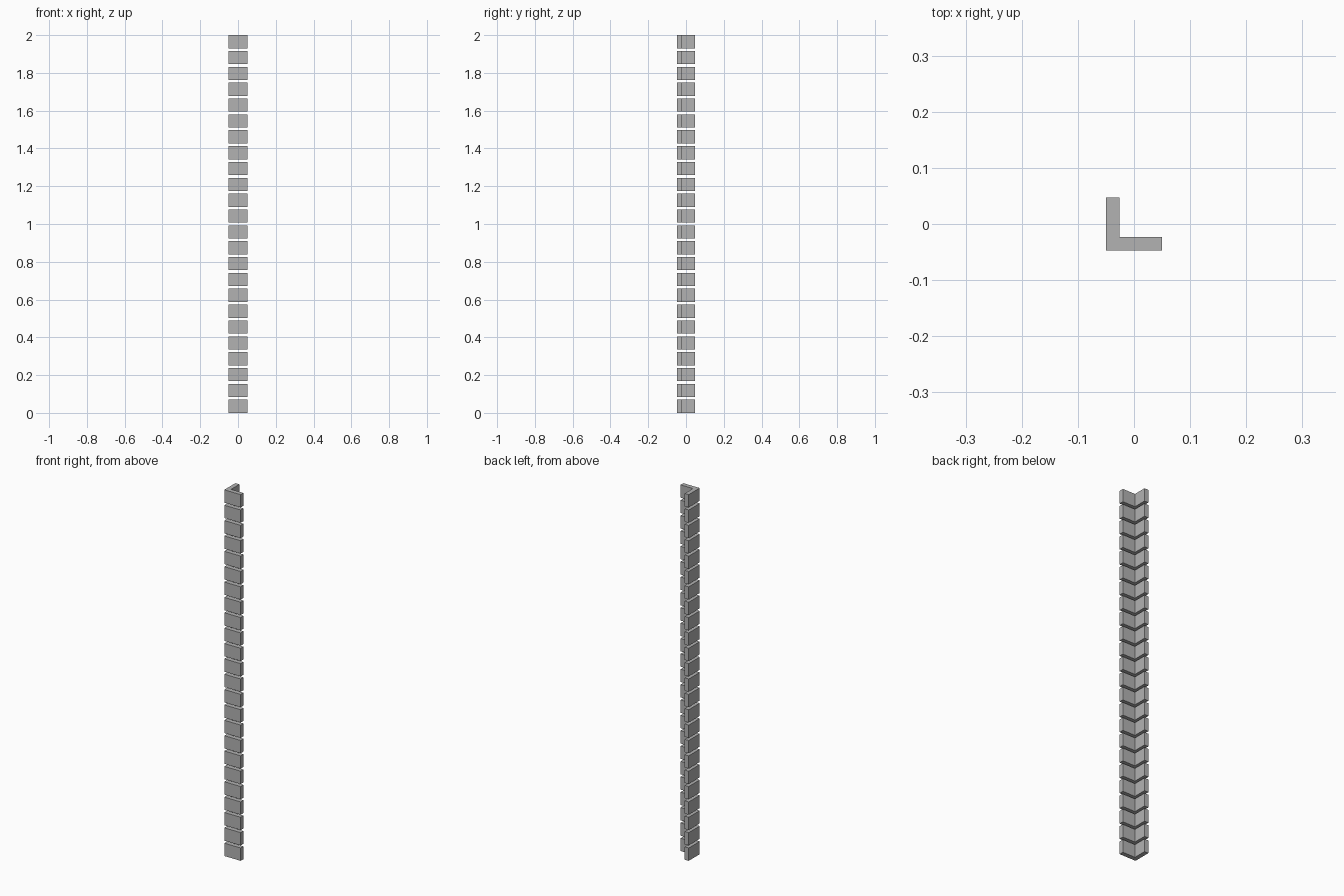
import bpy
import bmesh

cube = bpy.data.objects.get("Cube")
if cube:
    bpy.data.objects.remove(cube, do_unlink=True)

# Plain grey masonry
stone = bpy.data.materials.new("grey stone")
colour = (0.45, 0.45, 0.45, 1)
stone.diffuse_color = colour
stone.use_nodes = True
stone.node_tree.nodes["Principled BSDF"].inputs["Base Color"].default_value = colour

COUNT = 24
HEIGHT = 0.07
PITCH = (2 - HEIGHT) / (COUNT - 1)
X, Y, T = 0.0495, 0.0475, 0.024

# L-shaped plan of one corner block: long leg at the front, short leg at the right
plan = [(-X, -Y), (X, -Y), (X, -Y + T), (-X + T, -Y + T), (-X + T, Y), (-X, Y)]

bm = bmesh.new()
base = bm.faces.new([bm.verts.new((x, y, 0)) for x, y in plan])
raised = bmesh.ops.extrude_face_region(bm, geom=[base])
top = [v for v in raised["geom"] if isinstance(v, bmesh.types.BMVert)]
bmesh.ops.translate(bm, vec=(0, 0, HEIGHT), verts=top)
bmesh.ops.recalc_face_normals(bm, faces=bm.faces)
mesh = bpy.data.meshes.new("corner_block")
bm.to_mesh(mesh)
bm.free()
mesh.materials.append(stone)

# Stack of separate blocks with open joints
for i in range(COUNT):
    block = bpy.data.objects.new(f"corner_block_{i + 1:02d}", mesh)
    block.location.z = i * PITCH
    bpy.context.collection.objects.link(block)
